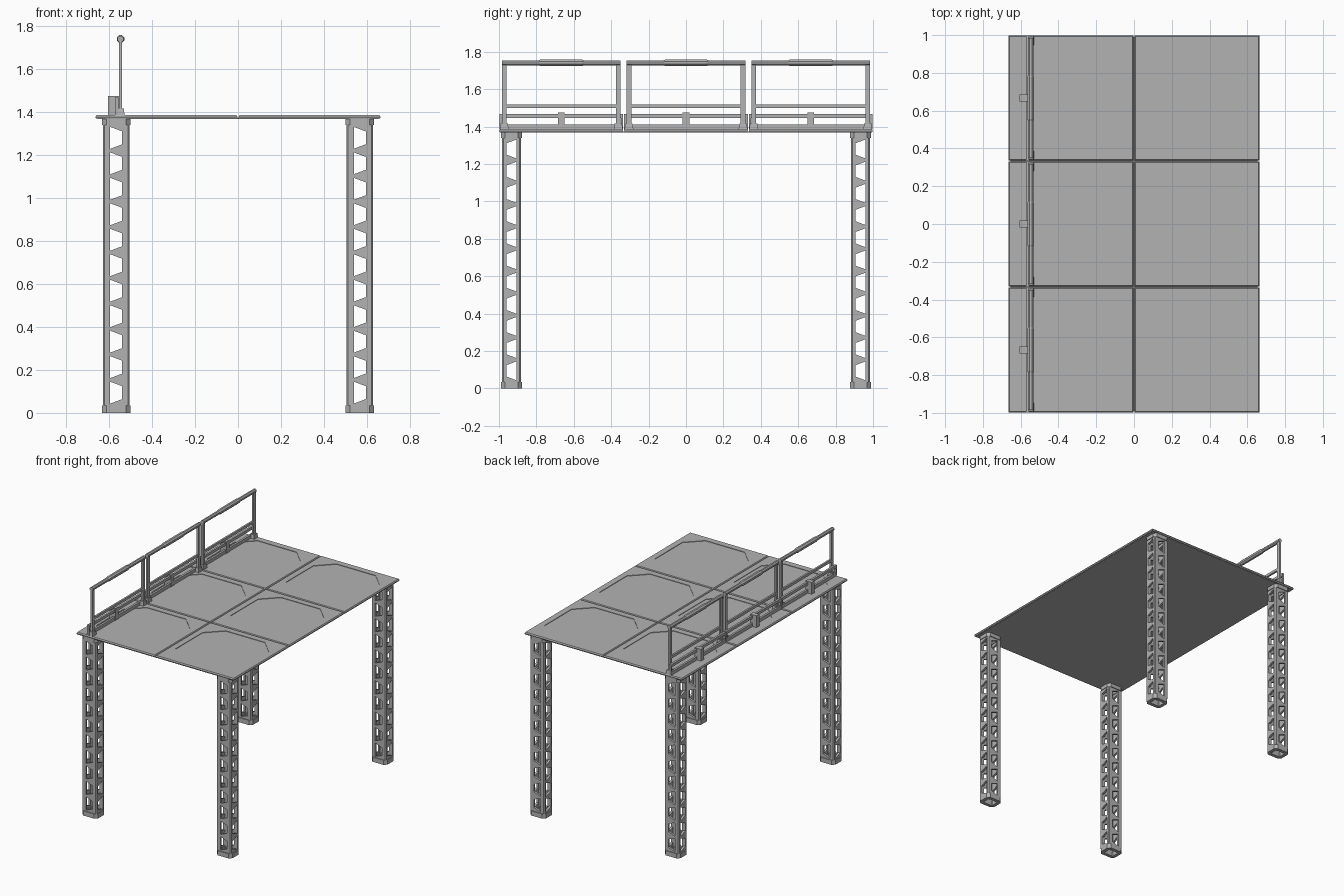
import bpy, bmesh
from math import radians
from mathutils import Vector, Matrix

if "Cube" in bpy.data.objects:
    bpy.data.objects.remove(bpy.data.objects["Cube"], do_unlink=True)

grey = bpy.data.materials.new("steel grey")
grey.use_nodes = True
COLOR = (0.45, 0.45, 0.45, 1)
grey.diffuse_color = COLOR
grey.node_tree.nodes["Principled BSDF"].inputs["Base Color"].default_value = COLOR


def finish(name, bm, wall=0):
    mesh = bpy.data.meshes.new(name)
    bm.to_mesh(mesh)
    bm.free()
    mesh.materials.append(grey)
    ob = bpy.data.objects.new(name, mesh)
    bpy.context.collection.objects.link(ob)
    if wall:
        mod = ob.modifiers.new("wall", "SOLIDIFY")
        mod.thickness, mod.offset = wall, -1
    return ob


def box(bm, x, y, z, taper=1):
    """Box from (min, max) ranges; taper scales its top."""
    lo, hi = Vector((x[0], y[0], z[0])), Vector((x[1], y[1], z[1]))
    mid, size = (lo + hi) / 2, hi - lo
    new = bmesh.ops.create_cube(bm, size=1)["verts"]
    for v in new:
        k = taper if v.co.z > 0 else 1
        v.co = mid + Vector((v.co.x * size.x * k, v.co.y * size.y * k, v.co.z * size.z))


def rod(bm, x, z, y, r, r_end=None):
    """Eight-sided rod along y."""
    place = Matrix.Translation((x, sum(y) / 2, z)) @ Matrix.Rotation(radians(90), 4, "X") \
        @ Matrix.Rotation(radians(22.5), 4, "Z")
    bmesh.ops.create_cone(bm, cap_ends=True, segments=8, radius1=r,
                          radius2=r if r_end is None else r_end,
                          depth=y[1] - y[0], matrix=place)


def octagon(hx, hy, c):
    """Rectangle with cut corners, counterclockwise."""
    return [(hx, hy - c), (hx - c, hy), (c - hx, hy), (-hx, hy - c),
            (-hx, c - hy), (c - hx, -hy), (hx - c, -hy), (hx, c - hy)]


# Deck: thin underplate and six panels with sunken octagons
bm = bmesh.new()
box(bm, (-0.655, 0.655), (-0.99, 0.99), (1.368, 1.374))
finish("deck_underplate", bm)

BOTTOM, EDGE, TOP, SUNK = 1.37, 1.378, 1.387, 1.383
for row in (-1, 0, 1):
    for side in (-1, 1):
        bm = bmesh.new()
        cx, cy = side * 0.333, row * 0.667

        def ring(points, z):
            return [bm.verts.new((cx + px, cy + py, z)) for px, py in points]

        def square(h):
            return [(h, h), (-h, h), (-h, -h), (h, -h)]

        base, rim, top = ring(square(0.328), BOTTOM), ring(square(0.331), EDGE), ring(square(0.326), TOP)
        eight = octagon(0.28, 0.28, 0.115)
        lip, floor = ring(eight, TOP), ring(eight, SUNK)
        for i in range(4):
            j = (i + 1) % 4
            bm.faces.new((base[i], base[j], rim[j], rim[i]))
            bm.faces.new((rim[i], rim[j], top[j], top[i]))
            bm.faces.new((top[i], lip[2 * i + 1], lip[2 * i]))
            bm.faces.new((top[i], top[j], lip[2 * j], lip[2 * i + 1]))
        for i in range(8):
            j = (i + 1) % 8
            bm.faces.new((lip[i], lip[j], floor[j], floor[i]))
        bm.faces.new(floor)
        bm.faces.new(base[::-1])
        bmesh.ops.recalc_face_normals(bm, faces=bm.faces)
        finish("deck_panel", bm)


# Lattice legs: hollow columns with trapezoid holes, and a collar at each end
LX, LY, CUT = 0.061, 0.05, 0.006
Z0, Z1, CELLS = 0.035, 1.34, 11
STEP = (Z1 - Z0) / CELLS


def lattice_leg(cx, cy):
    bm = bmesh.new()

    def quad(points):
        bm.faces.new([bm.verts.new(p) for p in points])

    # outward normal, half width, distance from axis, tall side of the holes
    walls = [(Vector((0, -1, 0)), LX, LY, -1), (Vector((1, 0, 0)), LY, LX, 1),
             (Vector((0, 1, 0)), LX, LY, 1), (Vector((-1, 0, 0)), LY, LX, -1)]
    for out, half, dist, tall in walls:
        along = Vector((-out.y, out.x, 0))
        nxt = along * half + out * (dist - CUT)
        w = half - CUT
        for n in range(CELLS):
            mid = Z0 + (n + 0.5) * STEP

            def at(u, dz):
                return along * u + out * dist + Vector((cx, cy, mid + dz))

            left, right = (0.051, 0.03) if tall < 0 else (0.03, 0.051)
            h = STEP / 2
            outer = [at(-w, -h), at(w, -h), at(w, h), at(-w, h)]
            inner = [at(-0.028, -left), at(0.028, -right), at(0.028, right), at(-0.028, left)]
            for i in range(4):
                j = (i + 1) % 4
                quad((outer[i], outer[j], inner[j], inner[i]))
            # chamfer strip to the next wall
            lo, hi = (nxt + Vector((cx, cy, mid + dz)) for dz in (-h, h))
            quad((outer[1], lo, hi, outer[2]))
    bmesh.ops.remove_doubles(bm, verts=bm.verts, dist=0.0005)
    finish("leg_lattice", bm, 0.016)

    for name, z in (("leg_foot", (0, Z0)), ("leg_head", (Z1, 1.37))):
        bm = bmesh.new()
        lo, hi = ([bm.verts.new((cx + x, cy + y, h)) for x, y in octagon(0.066, 0.056, 0.02)] for h in z)
        for i in range(8):
            j = (i + 1) % 8
            bm.faces.new((lo[i], lo[j], hi[j], hi[i]))
        finish(name, bm, 0.028)


for sx in (-1, 1):
    for sy in (-1, 1):
        lattice_leg(sx * 0.567, sy * 0.933)


# Railing: three framed sections along one side
RX = -0.547
for row in (-1, 0, 1):
    cy = row * 0.667

    def span(a, b):
        return (cy + a, cy + b)

    bm = bmesh.new()
    for s in (-1, 1):
        y = s * 0.305
        box(bm, (RX - 0.008, RX + 0.008), span(y - 0.013, y + 0.013), (1.4, 1.741))
        box(bm, (RX - 0.019, RX + 0.019), span(y - 0.024, y + 0.024), (1.386, 1.418), 0.8)
    rod(bm, RX, 1.741, span(-0.318, 0.318), 0.015)
    box(bm, (RX - 0.007, RX + 0.007), span(-0.3, 0.3), (1.499, 1.519))
    finish("railing_frame", bm)

    # Thick sleeve on the handrail
    bm = bmesh.new()
    rod(bm, RX, 1.741, span(-0.11, 0.11), 0.019)
    rod(bm, RX, 1.741, span(0.11, 0.123), 0.014, 0.019)
    rod(bm, RX, 1.741, span(-0.123, -0.11), 0.019, 0.014)
    finish("handrail_sleeve", bm)

    # Low kick rails behind the frame
    bm = bmesh.new()
    box(bm, (-0.573, -0.557), span(-0.331, 0.331), (1.447, 1.468))
    box(bm, (-0.573, -0.557), span(-0.331, 0.331), (1.386, 1.412))
    for s in (-1, 1):
        box(bm, (-0.573, -0.557), span(s * 0.325 - 0.006, s * 0.325 + 0.006), (1.386, 1.468))
    finish("kick_rail", bm)

    bm = bmesh.new()
    box(bm, (-0.606, -0.553), span(-0.018, 0.018), (1.386, 1.476))
    finish("kick_rail_bracket", bm)
